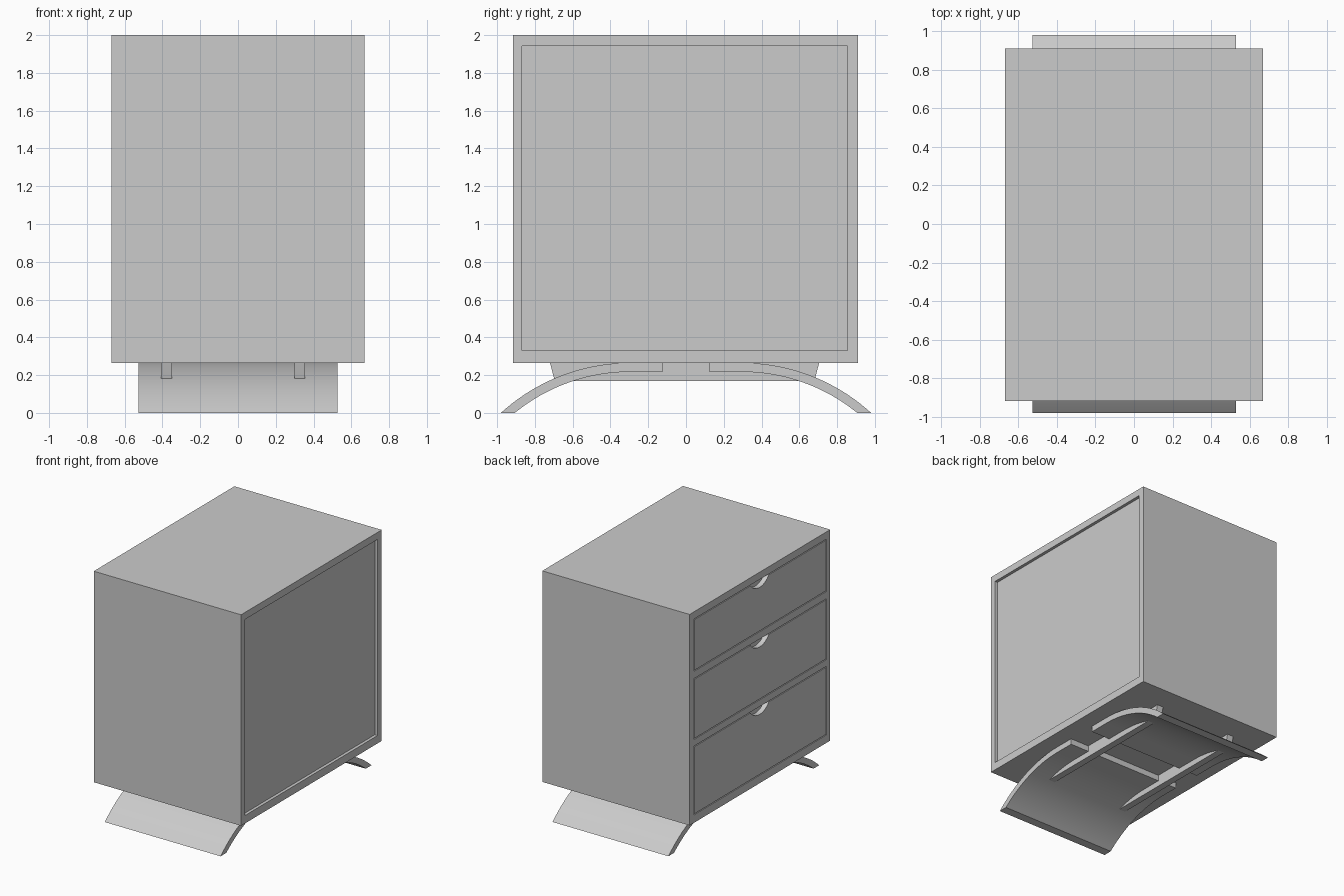
import bpy, bmesh, math
from mathutils import Matrix, Vector

if "Cube" in bpy.data.objects:
    bpy.data.objects.remove(bpy.data.objects["Cube"], do_unlink=True)

grey = bpy.data.materials.new("plain_grey")
grey.use_nodes = True
grey.diffuse_color = (0.6, 0.6, 0.6, 1)
grey.node_tree.nodes["Principled BSDF"].inputs["Base Color"].default_value = (0.6, 0.6, 0.6, 1)


def finish(name, bm):
    bmesh.ops.recalc_face_normals(bm, faces=bm.faces)
    mesh = bpy.data.meshes.new(name)
    bm.to_mesh(mesh)
    bm.free()
    mesh.materials.append(grey)
    obj = bpy.data.objects.new(name, mesh)
    bpy.context.collection.objects.link(obj)
    return obj


def boxes(name, bounds):
    """One object made of boxes, each given as (low corner, high corner)."""
    bm = bmesh.new()
    for low, high in bounds:
        low, high = Vector(low), Vector(high)
        matrix = Matrix.Translation((low + high) / 2) @ Matrix.Diagonal((*(high - low), 1))
        bmesh.ops.create_cube(bm, size=1, matrix=matrix)
    return finish(name, bm)


def extrude_profile(name, points, x0, x1):
    """Extrude a (y, z) outline along x."""
    bm = bmesh.new()
    face = bm.faces.new([bm.verts.new((x0, y, z)) for y, z in points])
    moved = bmesh.ops.extrude_face_region(bm, geom=[face])["geom"]
    verts = [v for v in moved if isinstance(v, bmesh.types.BMVert)]
    bmesh.ops.translate(bm, verts=verts, vec=(x1 - x0, 0, 0))
    return finish(name, bm)


def cut(obj, cutter):
    cutter.hide_render = True
    mod = obj.modifiers.new("cut", "BOOLEAN")
    mod.operation = "DIFFERENCE"
    mod.solver = "EXACT"
    mod.object = cutter
    bpy.context.view_layer.objects.active = obj
    bpy.ops.object.modifier_apply(modifier=mod.name)
    bpy.data.objects.remove(cutter, do_unlink=True)


# Cabinet dimensions
X, Y0, Y1, BASE, TOP = 0.67, -0.917, 0.91, 0.265, 2.0
PY0, PY1 = -0.868, 0.856
FRONT = 0.045
DRAWERS = {"top": (1.51, 1.94), "middle": (0.95, 1.45), "bottom": (0.33, 0.895)}

# Carcass with one shallow panel recess and three drawer openings
cabinet = boxes("cabinet", [((-X, Y0, BASE), (X, Y1, TOP))])
cut(cabinet, boxes("panel_cutter", [((X - 0.025, PY0, 0.33), (X + 0.1, PY1, 1.942))]))
cut(cabinet, boxes("drawer_cutter", [((-X - 0.1, PY0, lo), (-X + FRONT, PY1, hi))
                                     for lo, hi in DRAWERS.values()]))

# Drawer fronts with a scooped finger pull in the upper edge
GAP = 0.007
for name, (lo, hi) in DRAWERS.items():
    drawer = boxes(name + "_drawer_front", [((-X, PY0 + GAP, lo + GAP),
                                             (-X + FRONT, PY1 - GAP, hi - GAP))])
    radius = 0.15
    arc = [2 * math.pi * i / 64 for i in range(64)]
    scoop = [(radius * math.cos(a), hi + 0.085 + radius * math.sin(a)) for a in arc]
    cut(drawer, extrude_profile("scoop_cutter", scoop, -X - 0.1, -X + FRONT - 0.005))

# Curved sheet legs: a flat tongue under the cabinet sweeping down to the floor
CY, CZ, OUTER, INNER = 0.296, -0.75, 1.015, 0.967


def sweep(radius, steps=20):
    end = math.acos(-CZ / radius)
    return [(CY + radius * math.sin(end * i / steps), CZ + radius * math.cos(end * i / steps))
            for i in range(steps + 1)]


outline = [(0.125, CZ + OUTER)] + sweep(OUTER) + sweep(INNER)[::-1] + [(0.125, CZ + INNER)]
for name, side in (("front_leg", -1), ("back_leg", 1)):
    leg = extrude_profile(name, [(side * y, z) for y, z in outline], -0.526, 0.528)
    bpy.ops.object.select_all(action="DESELECT")
    leg.select_set(True)
    bpy.context.view_layer.objects.active = leg
    bpy.ops.object.shade_smooth_by_angle(angle=math.radians(30))

# Tapered runners joining the legs to the cabinet floor
runner = [(-0.72, BASE), (0.705, BASE), (0.68, 0.17), (-0.695, 0.17)]
for name, x in (("right_runner", -0.407), ("left_runner", 0.298)):
    extrude_profile(name, runner, x, x + 0.057)
